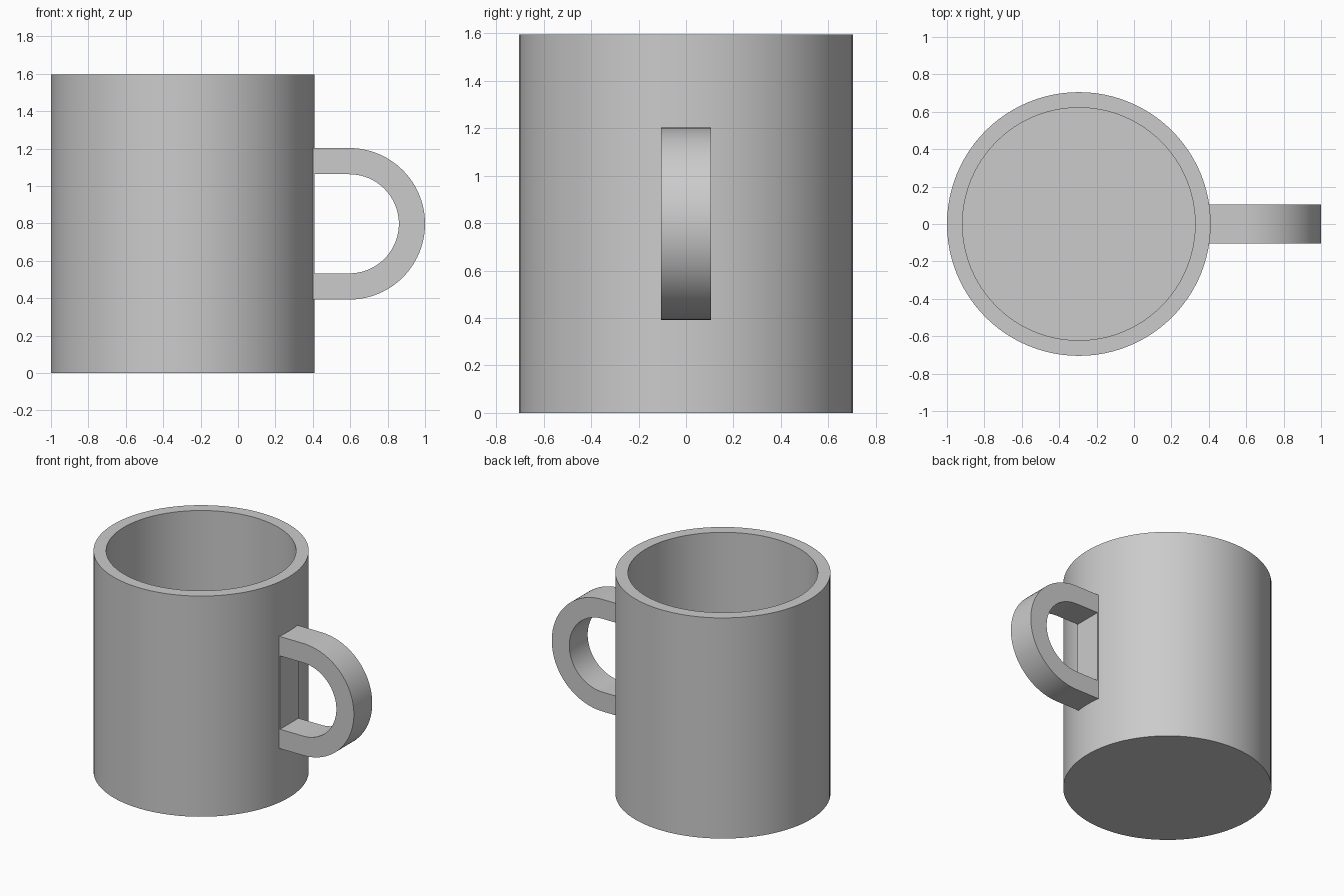
import bpy, bmesh, math

cube = bpy.data.objects.get("Cube")
if cube:
    bpy.data.objects.remove(cube, do_unlink=True)

CENTRE_X, RADIUS, INNER, HEIGHT, FLOOR = -0.295, 0.705, 0.622, 1.595, 0.085
HALF_WIDTH = 0.105

grey = bpy.data.materials.new("plain grey")
grey.use_nodes = True
grey.diffuse_color = (0.6, 0.6, 0.6, 1)
grey.node_tree.nodes["Principled BSDF"].inputs["Base Color"].default_value = grey.diffuse_color


def finish(name, bm):
    bmesh.ops.recalc_face_normals(bm, faces=bm.faces)
    mesh = bpy.data.meshes.new(name)
    bm.to_mesh(mesh)
    bm.free()
    mesh.materials.append(grey)
    obj = bpy.data.objects.new(name, mesh)
    bpy.context.collection.objects.link(obj)
    bpy.ops.object.select_all(action="DESELECT")
    obj.select_set(True)
    bpy.context.view_layer.objects.active = obj
    bpy.ops.object.shade_smooth_by_angle(angle=math.radians(30))
    return obj


# Mug body: rings from outer base over the rim to the inner floor
SIDES = 96
bm = bmesh.new()
rings = []
for r, z in [(RADIUS, 0), (RADIUS, HEIGHT), (INNER, HEIGHT), (INNER, FLOOR)]:
    rings.append([bm.verts.new((CENTRE_X + r * math.cos(a), r * math.sin(a), z))
                  for a in (math.tau * i / SIDES for i in range(SIDES))])
for low, high in zip(rings, rings[1:]):
    for i in range(SIDES):
        j = (i + 1) % SIDES
        bm.faces.new((low[i], low[j], high[j], high[i]))
bm.faces.new(rings[0])
bm.faces.new(rings[-1])
finish("mug_body", bm)

# Handle: rectangular section swept along a half circle with straight ends
ARC_X, ARC_Z, OUTER_R, INNER_R, END_X, STEPS = 0.595, 0.7975, 0.405, 0.265, 0.38, 48


def side_path(r):
    arc = [(ARC_X + r * math.cos(a), ARC_Z + r * math.sin(a))
           for a in (math.pi * (i / STEPS - 0.5) for i in range(STEPS + 1))]
    return [(END_X, ARC_Z - r)] + arc + [(END_X, ARC_Z + r)]


bm = bmesh.new()
sections = []
for outer, inner in zip(side_path(OUTER_R), side_path(INNER_R)):
    corners = [(outer, -1), (outer, 1), (inner, 1), (inner, -1)]
    sections.append([bm.verts.new((p[0], s * HALF_WIDTH, p[1])) for p, s in corners])
for a, b in zip(sections, sections[1:]):
    for i in range(4):
        j = (i + 1) % 4
        bm.faces.new((a[i], a[j], b[j], b[i]))
bm.faces.new(sections[0])
bm.faces.new(sections[-1])
finish("handle", bm)

# Flat strip on the wall between the handle ends
bm = bmesh.new()
bmesh.ops.create_cube(bm, size=1)
bmesh.ops.scale(bm, vec=(0.03, 2 * HALF_WIDTH, 2 * INNER_R), verts=bm.verts)
bmesh.ops.translate(bm, vec=(0.395, 0, ARC_Z), verts=bm.verts)
finish("handle_back_strip", bm)
